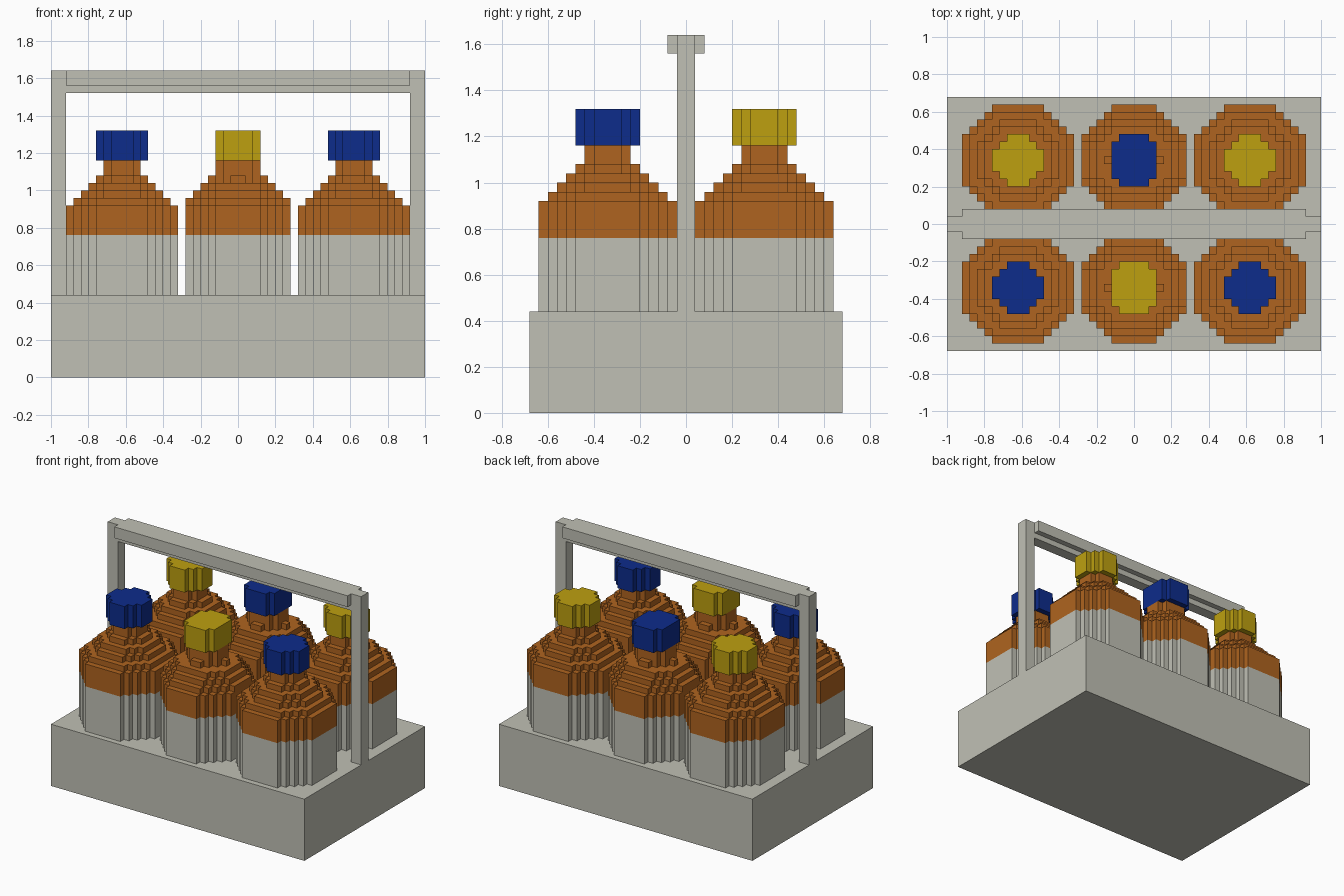
import bpy
import bmesh

if "Cube" in bpy.data.objects:
    bpy.data.objects.remove(bpy.data.objects["Cube"], do_unlink=True)

STEP = 0.04  # size of one block


def material(name, rgb):
    m = bpy.data.materials.new(name)
    m.use_nodes = True
    m.diffuse_color = (*rgb, 1)
    m.node_tree.nodes["Principled BSDF"].inputs["Base Color"].default_value = (*rgb, 1)
    return m


GREY = material("warm grey", (0.53, 0.53, 0.46))
ORANGE = material("amber orange", (0.43, 0.127, 0.014))
BLUE = material("deep blue", (0.004, 0.025, 0.26))
YELLOW = material("mustard yellow", (0.51, 0.35, 0.005))


def make_object(name, bm, mat):
    bmesh.ops.recalc_face_normals(bm, faces=bm.faces)
    mesh = bpy.data.meshes.new(name)
    bm.to_mesh(mesh)
    bm.free()
    mesh.materials.append(mat)
    ob = bpy.data.objects.new(name, mesh)
    bpy.context.collection.objects.link(ob)
    return ob


def box(name, x, y, z, mat):
    """Box from (low, high) pairs on each axis."""
    bm = bmesh.new()
    bmesh.ops.create_cube(bm, size=1)
    for v in bm.verts:
        v.co = [lo + (c + 0.5) * (hi - lo) for c, (lo, hi) in zip(v.co, (x, y, z))]
    return make_object(name, bm, mat)


def stepped_outline(radius, diagonal, even):
    """Blocky octagon, in block units; an even one has no middle column."""
    rows = []
    for dy in range(-int(radius), int(radius) + 1):
        d = 0.5 if even else 0.0
        fits = [d + i for i in range(int(radius) + 1)
                if d + i <= radius and d + i + abs(dy) <= diagonal]
        if fits:
            rows.append((dy, max(fits) + 0.5))
    right = []
    for dy, w in rows:
        if right and right[-1][0] == w:
            right.pop()  # merge rows of equal width
        else:
            right.append((w, dy - 0.5))
        right.append((w, dy + 0.5))
    return right + [(-x, y) for x, y in reversed(right)]


def stack(name, cx, cy, layers, even, mat):
    """Stepped prisms piled on each other: (bottom, top, radius, diagonal)."""
    bm = bmesh.new()
    for z0, z1, radius, diagonal in layers:
        pts = stepped_outline(radius, diagonal, even)
        low, high = ([bm.verts.new((cx + x * STEP, cy + y * STEP, z)) for x, y in pts]
                     for z in (z0, z1))
        bm.faces.new(low[::-1])
        bm.faces.new(high)
        for i in range(len(pts)):
            j = (i + 1) % len(pts)
            bm.faces.new((low[i], low[j], high[j], high[i]))
    return make_object(name, bm, mat)


# Crate with its carrying handle
box("crate", (-1, 1), (-0.68, 0.68), (0, 0.44), GREY)
for side, s in (("left", 1), ("right", -1)):
    box(side + "_handle_post", sorted((s * 0.92, s)), (-0.04, 0.04), (0.44, 1.64), GREY)
box("handle_bar", (-0.92, 0.92), (-0.08, 0.08), (1.56, 1.64), GREY)
box("handle_rib", (-0.92, 0.92), (-0.04, 0.04), (1.52, 1.56), GREY)

# Bottles
LOWER = [(0.44, 0.76, 7.2, 10.2)]
UPPER = [
    (0.76, 0.92, 7.2, 10.2),
    (0.92, 0.96, 6.7, 9.4),
    (0.96, 1.00, 5.7, 7.9),
    (1.00, 1.04, 4.7, 6.6),
    (1.04, 1.08, 3.7, 4.2),
    (1.08, 1.16, 2.7, 3.8),
]
CAP = [(1.16, 1.32, 3.2, 4.6)]

for row, (depth, cy) in enumerate((("front", -0.34), ("back", 0.34))):
    for col, (place, cx) in enumerate((("right", -0.62), ("middle", 0), ("left", 0.62))):
        even = place == "middle"
        name = f"{depth}_{place}_bottle"
        stack(name + "_lower", cx, cy, LOWER, even, GREY)
        stack(name + "_upper", cx, cy, UPPER, even, ORANGE)
        stack(name + "_cap", cx, cy, CAP, even, YELLOW if (row + col) % 2 else BLUE)
